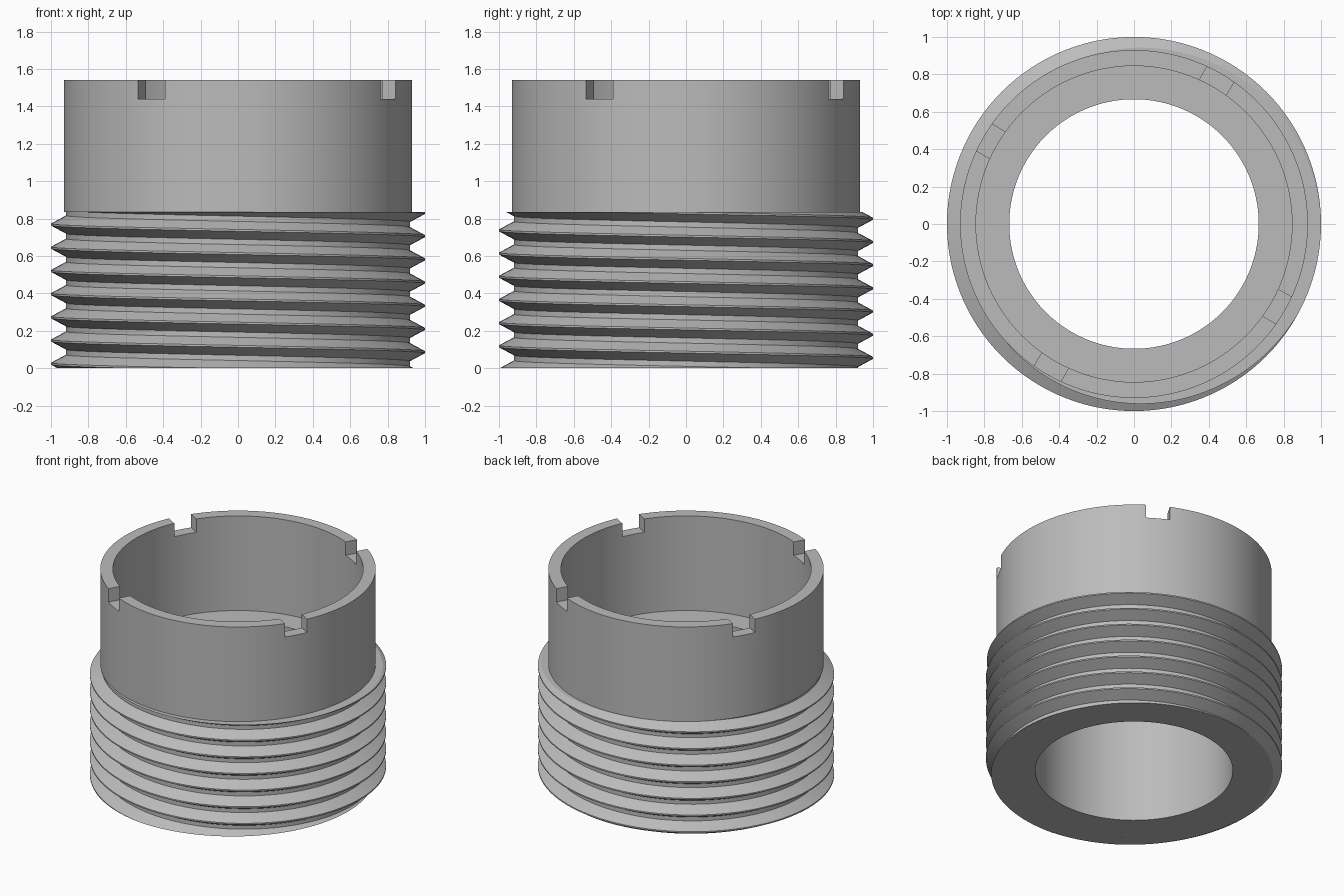
import bpy, bmesh, math
from mathutils import Matrix

if "Cube" in bpy.data.objects:
    bpy.data.objects.remove(bpy.data.objects["Cube"])

SEG = 120
HEIGHT, SHOULDER = 1.54, 0.835
OUTER, INNER, BORE, CORE = 0.93, 0.845, 0.667, 0.9
PITCH, ROOT, CREST = 0.124, 0.92, 1.0

grey = bpy.data.materials.new("plain grey")
grey.use_nodes = True
colour = (0.5, 0.5, 0.5, 1)
grey.diffuse_color = colour
grey.node_tree.nodes["Principled BSDF"].inputs["Base Color"].default_value = colour


def make_object(name, bm):
    bmesh.ops.remove_doubles(bm, verts=bm.verts, dist=0.0002)
    bmesh.ops.recalc_face_normals(bm, faces=bm.faces)
    mesh = bpy.data.meshes.new(name)
    bm.to_mesh(mesh)
    bm.free()
    mesh.materials.append(grey)
    obj = bpy.data.objects.new(name, mesh)
    bpy.context.collection.objects.link(obj)
    return obj


def polar(r, a, z):
    return (r * math.cos(a), r * math.sin(a), z)


def smooth(obj):
    bpy.ops.object.select_all(action="DESELECT")
    obj.select_set(True)
    bpy.context.view_layer.objects.active = obj
    bpy.ops.object.shade_smooth_by_angle(angle=math.radians(25))


# Sleeve: stepped bore below, thin-walled collar above
bm = bmesh.new()
profile = [(BORE, 0), (CORE, 0), (CORE, SHOULDER), (OUTER, SHOULDER), (OUTER, HEIGHT),
           (INNER, HEIGHT), (INNER, SHOULDER), (BORE, SHOULDER)]
rings = [[bm.verts.new(polar(r, math.tau * i / SEG, z)) for r, z in profile] for i in range(SEG)]
for i in range(SEG):
    a, b = rings[i], rings[(i + 1) % SEG]
    for j in range(len(profile)):
        k = (j + 1) % len(profile)
        bm.faces.new((a[j], b[j], b[k], a[k]))
sleeve = make_object("sleeve", bm)

# Four wrench notches cut into the collar rim
bm = bmesh.new()
for n in range(4):
    place = Matrix.Rotation(math.radians(60 + 90 * n), 4, "Z") @ Matrix.Translation((0.9, 0, HEIGHT))
    bmesh.ops.create_cube(bm, size=1, matrix=place @ Matrix.Diagonal((0.3, 0.165, 0.2, 1)))
cutter = make_object("notch_cutter", bm)
cutter.hide_render = True
cut = sleeve.modifiers.new("notches", "BOOLEAN")
cut.object = cutter
cut.solver = "EXACT"
bpy.context.view_layer.objects.active = sleeve
bpy.ops.object.modifier_apply(modifier=cut.name)
bpy.data.objects.remove(cutter)
smooth(sleeve)

# Screw thread: one tooth outline swept down a helix
bm = bmesh.new()
tooth = [(ROOT, PITCH / 2), (ROOT, 0.048), (CREST, 0.005), (CREST, -0.005),
         (ROOT, -0.048), (ROOT, -PITCH / 2)]
previous = None
for i in range(-SEG * 2, SEG * 8 + 1):
    turn = i / SEG
    row = [bm.verts.new(polar(r, math.tau * turn, 0.83 - PITCH * turn + z)) for r, z in tooth]
    if previous:
        for j in range(len(tooth) - 1):
            bm.faces.new((previous[j], row[j], row[j + 1], previous[j + 1]))
    previous = row
bmesh.ops.remove_doubles(bm, verts=bm.verts, dist=0.0002)

# Trim the thread flat at both ends and close it in to the core
for level, direction in ((0, -1), (SHOULDER, 1)):
    result = bmesh.ops.bisect_plane(bm, geom=bm.verts[:] + bm.edges[:] + bm.faces[:], dist=1e-5,
                                    plane_co=(0, 0, level), plane_no=(0, 0, direction),
                                    clear_outer=True)
    rim = [e for e in result["geom_cut"] if isinstance(e, bmesh.types.BMEdge) and e.is_boundary]
    cap = bmesh.ops.extrude_edge_only(bm, edges=rim)["geom"]
    for v in cap:
        if isinstance(v, bmesh.types.BMVert):
            v.co.xy = v.co.xy.normalized() * CORE
            v.co.z = level
smooth(make_object("screw_thread", bm))
